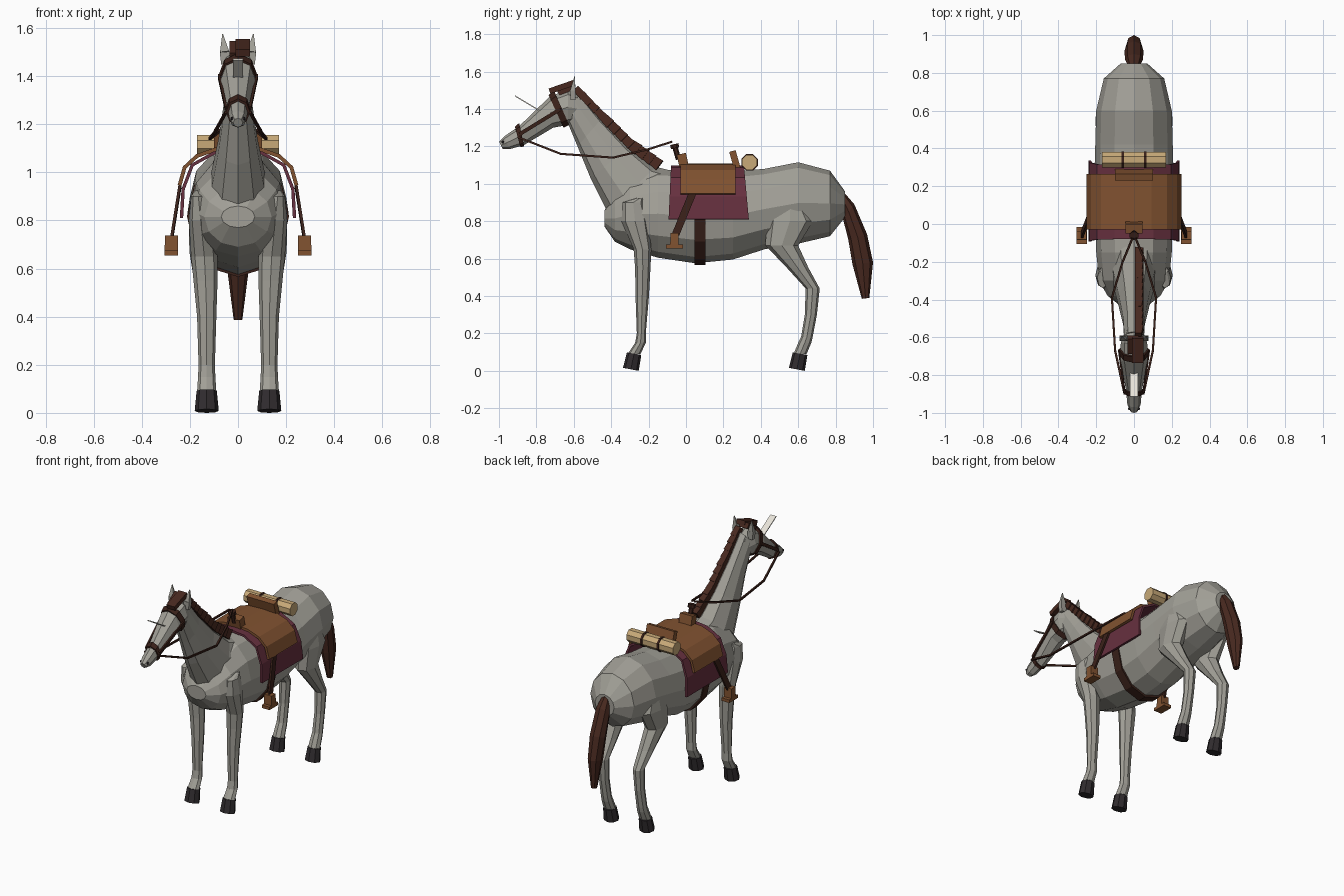
import bpy, bmesh, math
from mathutils import Vector


def material(name, rgb):
    m = bpy.data.materials.new(name)
    m.diffuse_color = (*rgb, 1)
    return m


COAT = material("grey coat", (0.36, 0.35, 0.31))
HAIR = material("dark brown hair", (0.065, 0.022, 0.014))
STRAP = material("strap leather", (0.042, 0.015, 0.010))
LEATHER = material("saddle leather", (0.22, 0.085, 0.03))
CLOTH = material("burgundy cloth", (0.135, 0.03, 0.05))
ROLL = material("tan canvas", (0.58, 0.40, 0.19))
HOOF = material("hoof", (0.03, 0.025, 0.028))
WHITE = material("white blaze", (0.85, 0.82, 0.74))


def finish(name, bm, mat):
    bmesh.ops.recalc_face_normals(bm, faces=bm.faces)
    me = bpy.data.meshes.new(name)
    bm.to_mesh(me)
    bm.free()
    me.materials.append(mat)
    ob = bpy.data.objects.new(name, me)
    bpy.context.collection.objects.link(ob)
    return ob


def skin(name, rings, mat):
    """Bridge rings of points and cap both ends."""
    bm = bmesh.new()
    rows = [[bm.verts.new(p) for p in ring] for ring in rings]
    n = len(rows[0])
    for a, b in zip(rows, rows[1:]):
        for i in range(n):
            j = (i + 1) % n
            bm.faces.new((a[i], a[j], b[j], b[i]))
    bm.faces.new(rows[0])
    bm.faces.new(rows[-1][::-1])
    return finish(name, bm, mat)


def loft(name, sections, mat, n=8, side=1):
    """Sections: (y0, z0, y1, z1, half width, x centre)."""
    rings = []
    for y0, z0, y1, z1, w, x in sections:
        ring = []
        for i in range(n):
            t = 2 * math.pi * i / n
            k = 0.5 + 0.5 * math.cos(t)
            ring.append((side * (x + w * math.sin(t)), y1 + (y0 - y1) * k, z1 + (z0 - z1) * k))
        rings.append(ring)
    return skin(name, rings, mat)


def prism(name, p, q, w, d, mat, n=4, taper=1.0):
    """Bar from p to q; w is its size across x, d its size the other way."""
    p, q = Vector(p), Vector(q)
    axis = (q - p).normalized()
    ref = Vector((0, 1, 0)) if abs(axis.x) > 0.9 else Vector((1, 0, 0))
    u = (ref - axis * ref.dot(axis)).normalized()
    v = axis.cross(u)
    r = 0.5 / math.cos(math.pi / n)
    rings = []
    for c, s in ((p, 1), (q, taper)):
        ang = [2 * math.pi * (i + 0.5) / n for i in range(n)]
        rings.append([c + u * (w * s * r * math.cos(t)) + v * (d * s * r * math.sin(t)) for t in ang])
    return skin(name, rings, mat)


def drape(name, half, y0, y1, flare, mat, thick):
    """Arched sheet across the back; half is an x, z profile from edge to ridge."""
    prof = [(-x, z) for x, z in half] + [(x, z) for x, z in half[-2::-1]]
    bm = bmesh.new()
    top, low = half[-1][1], half[0][1]
    rows = []
    for x, z in prof:
        f = flare * (top - z) / (top - low)
        rows.append([bm.verts.new((x, y, z)) for y in (y0 - f, (y0 + y1) / 2, y1 + 2 * f)])
    for a, b in zip(rows, rows[1:]):
        for i in range(2):
            bm.faces.new((a[i], a[i + 1], b[i + 1], b[i]))
    ob = finish(name, bm, mat)
    mod = ob.modifiers.new("thickness", "SOLIDIFY")
    mod.thickness = thick
    mod.offset = 0
    return ob


# Barrel, neck and head
body = [(-0.435, .86, .77, .07), (-0.38, .94, .69, .14), (-0.30, 1.02, .65, .185),
        (-0.15, 1.075, .605, .20), (0.05, 1.075, .575, .205), (0.25, 1.065, .595, .21),
        (0.42, 1.08, .65, .205), (0.60, 1.115, .68, .20), (0.77, 1.07, .72, .16),
        (0.85, .96, .82, .07)]
loft("body", [(y, t, y, b, w, 0) for y, t, b, w in body], COAT, 12)
loft("neck", [(-.57, 1.49, -.63, 1.32, .055, 0), (-.45, 1.35, -.58, 1.20, .06, 0),
              (-.30, 1.20, -.51, 1.03, .085, 0), (-.16, 1.09, -.42, .85, .115, 0),
              (0, 1.05, -.34, .78, .13, 0)], COAT, 10)
loft("head", [(-.555, 1.47, -.59, 1.33, .05, 0), (-.63, 1.505, -.63, 1.315, .07, 0),
              (-.73, 1.465, -.71, 1.30, .072, 0), (-.89, 1.31, -.87, 1.205, .042, 0),
              (-.97, 1.255, -.945, 1.185, .035, 0), (-1.0, 1.225, -.98, 1.187, .02, 0)], COAT, 8)
prism("blaze", (0, -.914, 1.47), (0, -.79, 1.395), .042, .006, WHITE)

# Tail, mane and forelock
loft("tail", [(.84, .96, .835, .88, .03, 0), (.90, .89, .84, .81, .048, 0),
              (.968, .73, .868, .70, .05, 0), (1.0, .58, .89, .57, .042, 0),
              (.98, .39, .94, .385, .018, 0)], HAIR, 8)
crest = [(-.59, 1.51), (-.45, 1.365), (-.30, 1.215), (-.15, 1.105)]
for k in range(3):
    a, b = Vector(crest[k]), Vector(crest[k + 1])
    for i in range(4):
        p, q = a.lerp(b, i / 4), a.lerp(b, (i + 1.25) / 4)
        prism("mane_lock", (.022, *p), (.028, *q), .036, .036 + .008 * k, HAIR, 4, 1.2)
prism("forelock", (.02, -.73, 1.495), (.02, -.60, 1.54), .06, .03, HAIR)
prism("forelock_tuft", (-.005, -.68, 1.48), (-.005, -.60, 1.53), .06, .035, HAIR)

# Bridle bands wrapped around the head
loft("noseband", [(-.915, 1.305, -.885, 1.195, .05, 0), (-.892, 1.325, -.865, 1.20, .053, 0)], STRAP, 8)
loft("cheek_band", [(-.735, 1.475, -.655, 1.30, .077, 0), (-.705, 1.495, -.625, 1.315, .08, 0)], STRAP, 8)

# Saddle cloth, saddle and girth
drape("saddle_cloth", [(.235, .81), (.228, .93), (.19, 1.03), (.10, 1.08), (0, 1.09)],
      -.08, .31, .013, CLOTH, .014)
drape("saddle_seat", [(.243, .945), (.222, 1.02), (.17, 1.068), (.09, 1.096), (0, 1.10)],
      -.03, .265, 0, LEATHER, .016)
loft("girth", [(.045, 1.07, .045, .565, .212, 0), (.105, 1.07, .105, .565, .212, 0)], STRAP, 12)
prism("cantle", (0, .275, 1.08), (0, .248, 1.175), .20, .035, LEATHER)
prism("pommel", (0, -.01, 1.09), (0, -.025, 1.16), .09, .05, LEATHER)
prism("horn", (0, -.04, 1.13), (0, -.06, 1.20), .025, .025, STRAP, 6)
prism("horn_cap", (0, -.058, 1.19), (0, -.063, 1.212), .045, .045, STRAP, 8)

# Bedroll behind the saddle
prism("bedroll", (-.17, .34, 1.115), (.17, .34, 1.115), .08, .08, ROLL, 8)
for x in (-.06, .06):
    prism("bedroll_strap", (x - .007, .34, 1.115), (x + .007, .34, 1.115), .088, .088, STRAP, 8)

# Paired parts
fore = [(.925, -.26, -.23, .015, .165), (.90, -.34, -.225, .03, .165),
        (.80, -.345, -.20, .05, .155), (.65, -.28, -.185, .055, .14),
        (.55, -.272, -.19, .05, .135), (.40, -.27, -.198, .04, .13),
        (.20, -.263, -.215, .034, .13), (.15, -.272, -.215, .036, .13), (.09, -.312, -.243, .04, .13)]
hind = [(.93, .52, .60, .02, .165), (.80, .43, .68, .055, .15),
        (.67, .425, .60, .06, .142), (.55, .54, .655, .048, .135),
        (.44, .64, .715, .037, .13), (.30, .635, .70, .032, .13),
        (.18, .615, .677, .034, .13), (.15, .60, .67, .036, .13), (.09, .575, .645, .04, .13)]
for s in (-1, 1):
    for name, leg in (("front", fore), ("hind", hind)):
        loft(name + "_leg", [(a, z, b, z, w, x) for z, a, b, w, x in leg], COAT, 8, s)
        _, a, b, _, x = leg[-1]
        loft(name + "_hoof", [(a - .004, .098, b + .004, .085, .042, x),
                              (a - .025, .016, b - .010, 0, .05, x)], HOOF, 8, s)
    # Ear
    prism("ear", (s * .052, -.605, 1.45), (s * .056, -.605, 1.50), .036, .026, COAT, 4, 1.1)
    prism("ear_tip", (s * .056, -.605, 1.50), (s * .064, -.595, 1.575), .038, .028, COAT, 4, .08)
    # Nostril
    prism("nostril", (s * .022, -.982, 1.225), (s * .027, -.975, 1.222), .012, .012, HOOF, 6)
    # Cheek strap and rein
    prism("cheek_strap", (s * .05, -.89, 1.265), (s * .079, -.67, 1.40), .01, .02, STRAP)
    rein = [(.05, -.90, 1.25), (.10, -.67, 1.16), (.117, -.39, 1.14), (.06, -.20, 1.185), (.008, -.075, 1.225)]
    for p, q in zip(rein, rein[1:]):
        prism("rein", (s * p[0], *p[1:]), (s * q[0], *q[1:]), .011, .011, STRAP)
    # Stirrup leather and stirrup
    prism("stirrup_leather", (s * .24, .035, .95), (s * .275, -.055, .73), .012, .04, STRAP)
    prism("stirrup_hood", (s * .277, -.062, .67), (s * .277, -.062, .738), .056, .045, LEATHER, 4, .95)
    prism("stirrup_tread", (s * .277, -.062, .655), (s * .277, -.062, .675), .056, .09, LEATHER)
